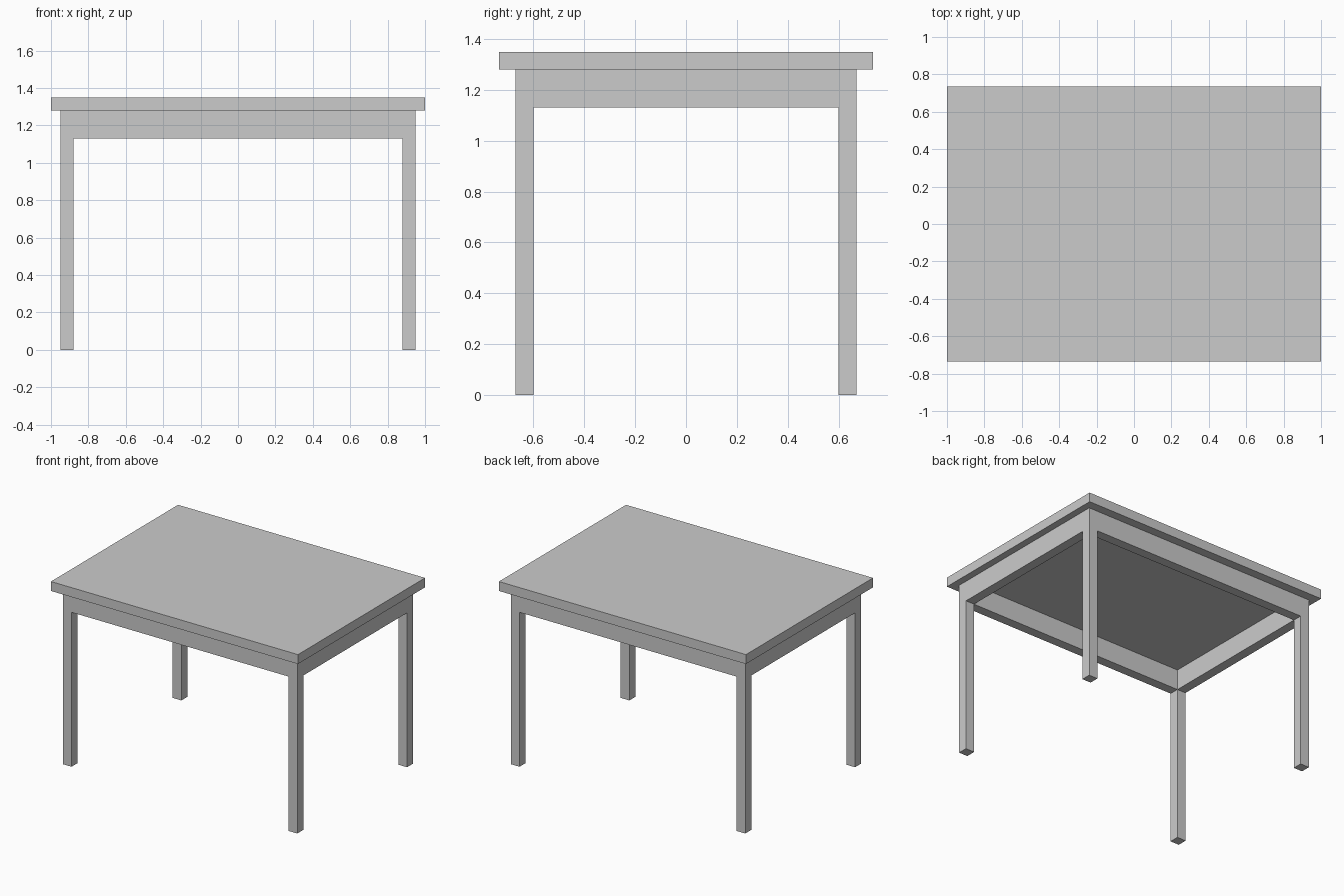
import bpy

if "Cube" in bpy.data.objects:
    bpy.data.objects.remove(bpy.data.objects["Cube"])

# Overall dimensions
TOP_X, TOP_Y = 1.0, 0.735         # half size of the table top
FRAME_X, FRAME_Y = 0.949, 0.67    # outer half size of legs and aprons
LEG = 0.07                        # leg and apron thickness
Z_APRON, Z_TOP, HEIGHT = 1.13, 1.279, 1.348


def box(name, lo, hi):
    """Axis-aligned box between two corners."""
    centre = [(a + b) / 2 for a, b in zip(lo, hi)]
    bpy.ops.mesh.primitive_cube_add(size=1, location=centre)
    obj = bpy.context.object
    obj.name = name
    obj.scale = [b - a for a, b in zip(lo, hi)]
    bpy.ops.object.transform_apply(location=False, rotation=False, scale=True)
    return obj


# Table top
box("table_top", (-TOP_X, -TOP_Y, Z_TOP), (TOP_X, TOP_Y, HEIGHT))

ix, iy = FRAME_X - LEG, FRAME_Y - LEG
cx, cy = FRAME_X - LEG / 2, FRAME_Y - LEG / 2
h = LEG / 2

# Four square legs, flush with the aprons
for sy, depth in ((-1, "front"), (1, "back")):
    for sx, side in ((-1, "left"), (1, "right")):
        x, y = sx * cx, sy * cy
        box(f"{depth}_{side}_leg", (x - h, y - h, 0), (x + h, y + h, Z_TOP))

# Front and back aprons between the legs
for s, name in ((-1, "front_apron"), (1, "back_apron")):
    box(name, (-ix, s * cy - h, Z_APRON), (ix, s * cy + h, Z_TOP))

# Side aprons between the legs
for s, name in ((-1, "left_apron"), (1, "right_apron")):
    box(name, (s * cx - h, -iy, Z_APRON), (s * cx + h, iy, Z_TOP))
